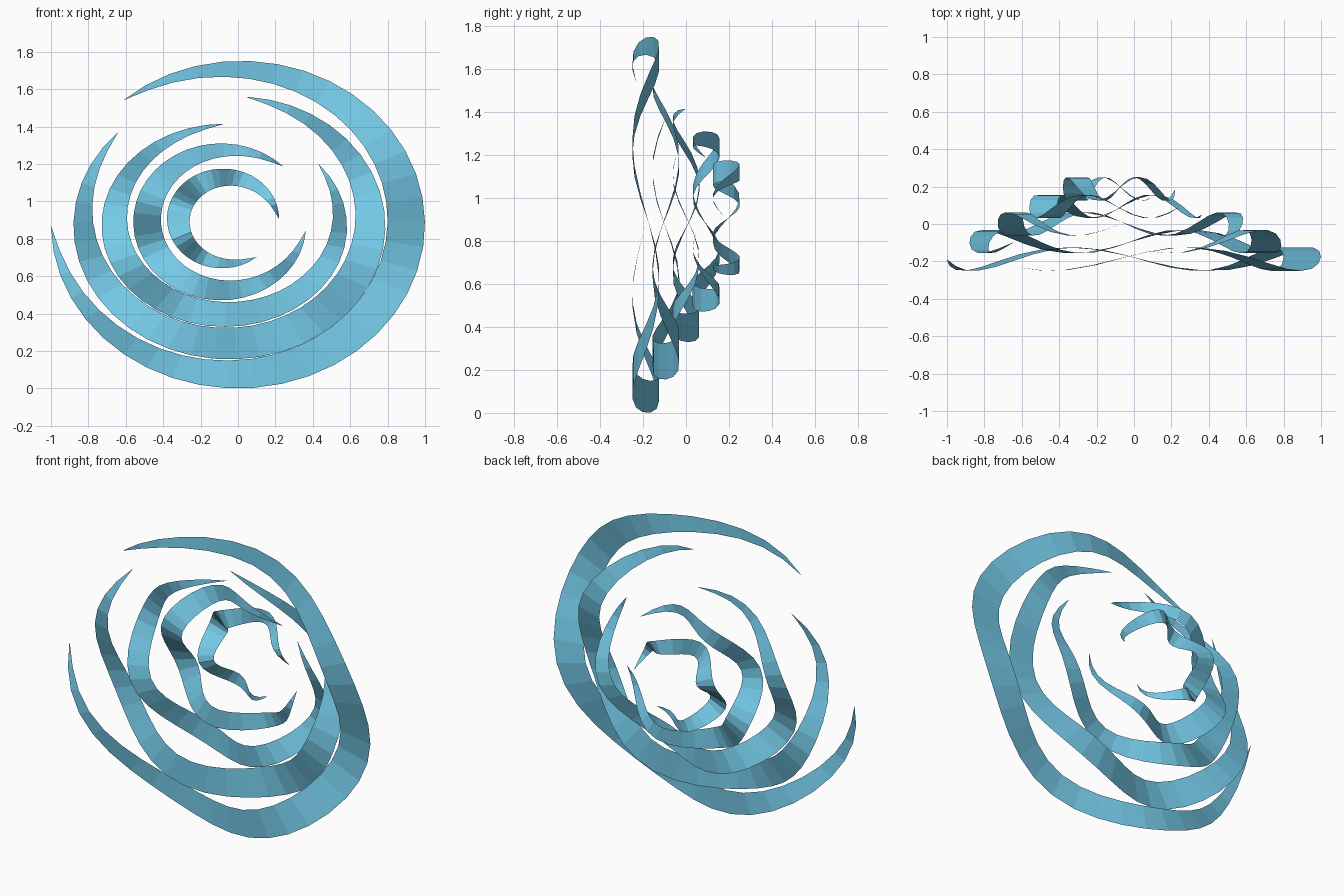
import bpy
import math

if "Cube" in bpy.data.objects:
    bpy.data.objects.remove(bpy.data.objects["Cube"])

mat = bpy.data.materials.new("sky_blue")
mat.diffuse_color = (0.18, 0.60, 0.82, 1)
mat.use_nodes = True
mat.node_tree.nodes["Principled BSDF"].inputs["Base Color"].default_value = mat.diffuse_color

SEGS = 36
SWEEP = 308       # degrees covered by each ribbon
PERIOD = 91.6     # degrees per wave in depth


def ribbon(name, cx, cz, rx, rz, width, start, cy):
    """Tapered, wavy crescent ribbon: flat radially, rippling in depth."""
    verts = []
    for i in range(SEGS + 1):
        t = i / SEGS
        phi = SWEEP * t
        a = math.radians(start - phi)
        y = cy - 0.0625 * math.cos(2 * math.pi * (phi - 11) / PERIOD)
        outer = 1 - 0.03 * (1 - t) ** 8
        w = width / rx * max(0.0, math.sin(math.pi * t)) ** 0.75
        for r in (outer, outer - max(w, 0.002)):
            verts.append((cx + rx * r * math.cos(a), y, cz + rz * r * math.sin(a)))
    faces = [(2 * i, 2 * i + 1, 2 * i + 3, 2 * i + 2) for i in range(SEGS)]
    me = bpy.data.meshes.new(name)
    me.from_pydata(verts, [], faces)
    me.materials.append(mat)
    ob = bpy.data.objects.new(name, me)
    bpy.context.collection.objects.link(ob)


# Five nested ribbons, each turned an eighth further and set further back
rings = [  # centre x, centre z, radius x, radius z, width
    (0.00, 0.88, 1.00, 0.88, 0.205),
    (-0.045, 0.87, 0.835, 0.715, 0.20),
    (-0.07, 0.872, 0.66, 0.543, 0.165),
    (-0.09, 0.89, 0.47, 0.42, 0.15),
    (-0.08, 0.907, 0.30, 0.268, 0.125),
]
for n, ring in enumerate(rings):
    ribbon(f"ribbon_{n + 1}", *ring, 129 - 45.3 * n, -0.1875 + 0.09375 * n)
